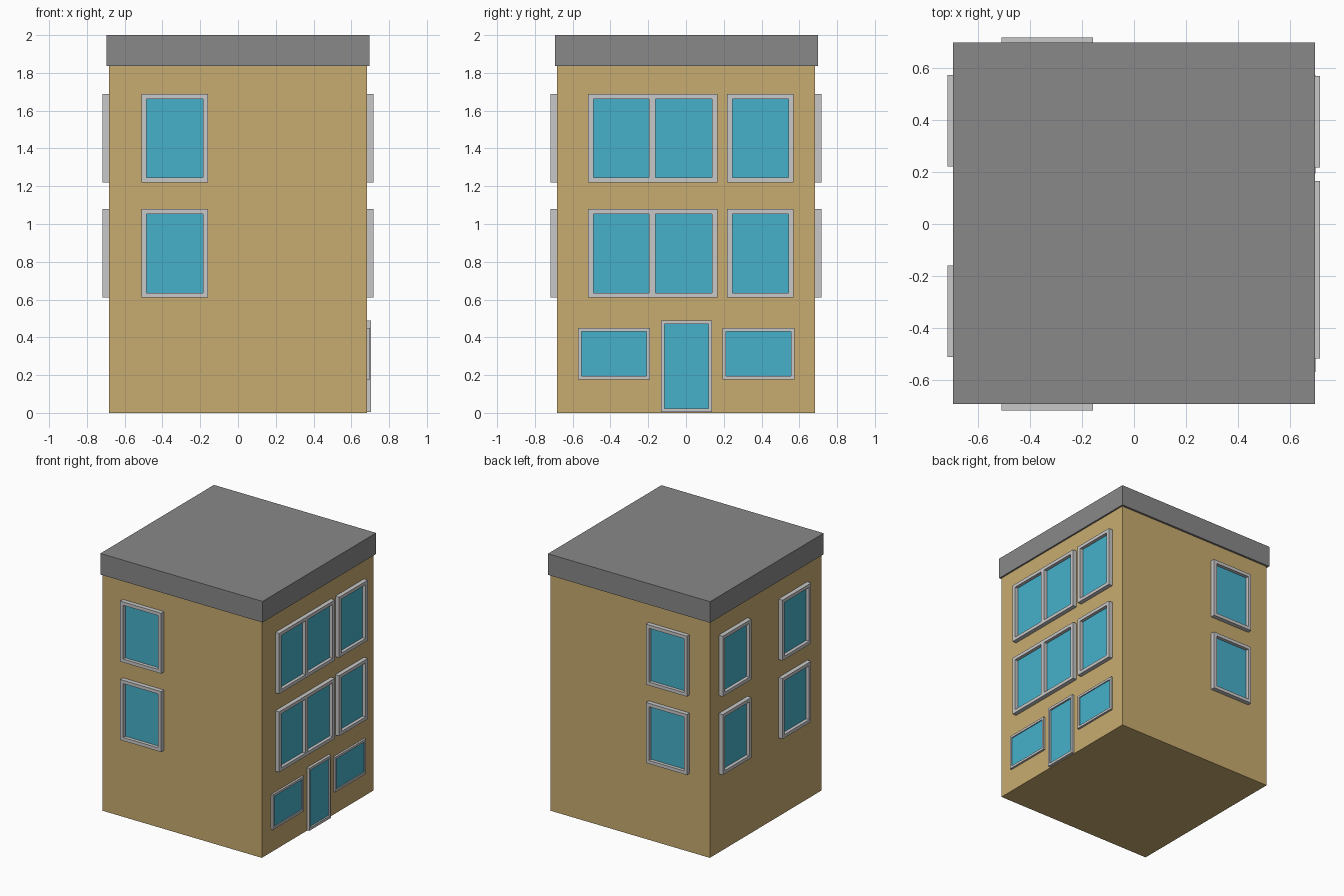
import bpy
import bmesh

if "Cube" in bpy.data.objects:
    bpy.data.objects.remove(bpy.data.objects["Cube"])


def material(name, rgb):
    m = bpy.data.materials.new(name)
    m.diffuse_color = (*rgb, 1)
    m.use_nodes = True
    m.node_tree.nodes["Principled BSDF"].inputs["Base Color"].default_value = m.diffuse_color
    return m


TAN = material("tan_wall", (0.578, 0.413, 0.162))
GREY = material("roof_grey", (0.25, 0.25, 0.25))
FRAME = material("frame_grey", (0.578, 0.578, 0.578))
GLASS = material("glass_blue", (0.061, 0.44, 0.591))

W = 0.684  # half width of the walls


def finish(name, bm, mats):
    bmesh.ops.recalc_face_normals(bm, faces=bm.faces[:])
    mesh = bpy.data.meshes.new(name)
    bm.to_mesh(mesh)
    bm.free()
    for m in mats:
        mesh.materials.append(m)
    obj = bpy.data.objects.new(name, mesh)
    bpy.context.collection.objects.link(obj)


def box(name, lo, hi, mat):
    bm = bmesh.new()
    bmesh.ops.create_cube(bm, size=1)
    for v in bm.verts:
        v.co = [a + (c + 0.5) * (b - a) for a, b, c in zip(lo, hi, v.co)]
    finish(name, bm, [mat])


# Maps (along wall, height, distance out) onto each wall
SIDES = {
    "front": lambda u, z, d: (u, -W - d, z),
    "back": lambda u, z, d: (u, W + d, z),
    "left": lambda u, z, d: (-W - d, u, z),
    "right": lambda u, z, d: (W + d, u, z),
}


def window(name, side, us, zs, depth, glass=0.008, back=-0.01):
    """Frame over a grid of edges; cells with odd column and row are recessed glass."""
    bm, cache = bmesh.new(), {}
    place = SIDES[side]
    cols, rows = len(us) - 1, len(zs) - 1

    def vert(i, j, d):
        key = (i, j, d)
        if key not in cache:
            cache[key] = bm.verts.new(place(us[i], zs[j], d))
        return cache[key]

    def level(i, j):
        if not (0 <= i < cols and 0 <= j < rows):
            return back
        return glass if i % 2 and j % 2 else depth

    for i in range(cols):
        for j in range(rows):
            corners = [(i, j), (i + 1, j), (i + 1, j + 1), (i, j + 1)]
            d = level(i, j)
            face = bm.faces.new([vert(*c, d) for c in corners])
            face.material_index = int(d == glass)
            bm.faces.new([vert(*c, back) for c in corners])
            # Reveals and outer edges where the neighbour is lower
            for k, (di, dj) in enumerate([(0, -1), (1, 0), (0, 1), (-1, 0)]):
                e = level(i + di, j + dj)
                if e < d:
                    a, b = corners[k], corners[(k + 1) % 4]
                    bm.faces.new([vert(*a, e), vert(*b, e), vert(*b, d), vert(*a, d)])
    finish(name, bm, [FRAME, GLASS])


def framed(lo, hi, t):
    return [lo, lo + t, hi - t, hi]


# Building body and roof slab
box("walls", (-W, -W, 0), (W, W, 1.836), TAN)
box("roof", (-0.697, -0.694, 1.836), (0.697, 0.7, 2.0), GREY)

# Upper two floors, the same on each level
for floor, z0 in (("middle", 0.61), ("top", 1.219)):
    zs = framed(z0, z0 + 0.47, 0.026)
    for side in ("front", "back"):
        window(f"{side}_{floor}_window", side, framed(-0.51, -0.158, 0.026), zs, 0.034)
    window(f"left_{floor}_window_a", "left", framed(-0.512, -0.16, 0.026), zs, 0.034)
    window(f"left_{floor}_window_b", "left", framed(0.222, 0.574, 0.026), zs, 0.034)
    window(f"right_{floor}_double_window", "right",
           [-0.518, -0.49, -0.195, -0.162, 0.138, 0.166], zs, 0.033)
    window(f"right_{floor}_window", "right", framed(0.218, 0.57, 0.028), zs, 0.033)

# Ground floor windows and door
ground = framed(0.178, 0.45, 0.018)
window("ground_window_a", "right", framed(-0.571, -0.19, 0.018), ground, 0.016)
window("ground_window_b", "right", framed(0.194, 0.574, 0.018), ground, 0.016)
window("door", "right", framed(-0.132, 0.138, 0.018), framed(0.004, 0.49, 0.02), 0.021)
